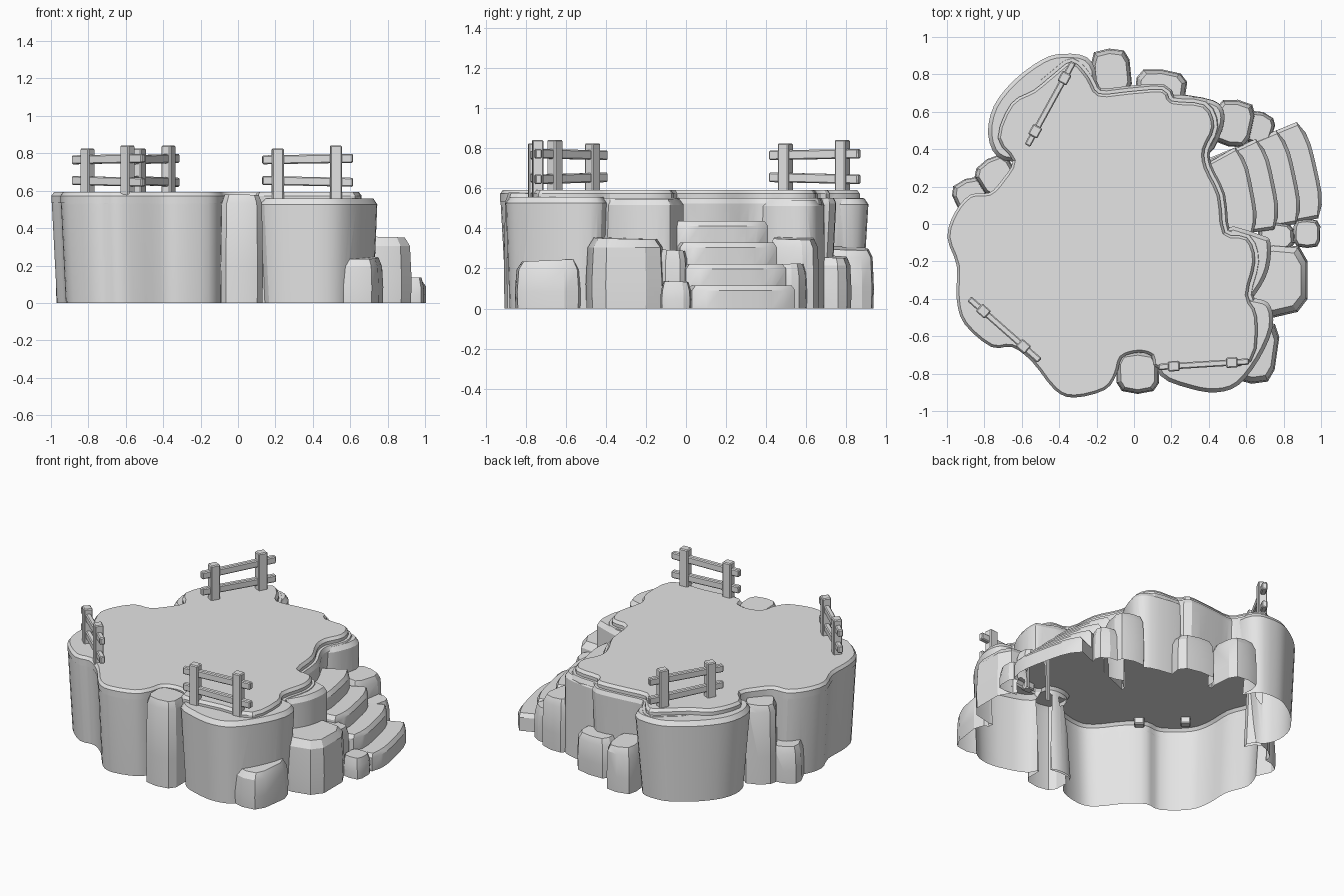
import bpy, bmesh, math, random
from mathutils import Vector

if "Cube" in bpy.data.objects:
    bpy.data.objects.remove(bpy.data.objects["Cube"], do_unlink=True)
random.seed(4)

stone = bpy.data.materials.new("pale_grey_stone")
stone.use_nodes = True
GREY = (0.78, 0.78, 0.78, 1)
stone.diffuse_color = GREY
stone.node_tree.nodes["Principled BSDF"].inputs["Base Color"].default_value = GREY

rock_parts = bpy.data.collections.new("rock_parts")
bpy.context.scene.collection.children.link(rock_parts)


def to_object(name, bm, collection):
    mesh = bpy.data.meshes.new(name)
    bmesh.ops.recalc_face_normals(bm, faces=bm.faces)
    bm.to_mesh(mesh)
    bm.free()
    if not mesh.materials:
        mesh.materials.append(stone)
    ob = bpy.data.objects.new(name, mesh)
    collection.objects.link(ob)
    return ob


def shade(ob):
    bpy.ops.object.select_all(action="DESELECT")
    ob.select_set(True)
    bpy.context.view_layer.objects.active = ob
    bpy.ops.object.shade_smooth_by_angle(angle=math.radians(25))


def outline(text):
    """Plan points given in hundredths of a unit."""
    return [Vector([int(v) / 100 for v in p.split(",")]) for p in text.split()]


def rounded(pts, steps=3):
    """Closed smooth curve through the plan points."""
    out, n = [], len(pts)
    for i in range(n):
        a, b, c, d = (pts[(i + k) % n] for k in (-1, 0, 1, 2))
        for s in range(steps):
            t = s / steps
            out.append(0.5 * (2 * b + (c - a) * t + (2 * a - 5 * b + 4 * c - d) * t * t
                              + (3 * b - a - 3 * c + d) * t ** 3))
    return out


def offset(pts, rule):
    """Push a clockwise outline outwards by a distance depending on position."""
    out, n = [], len(pts)
    for i, p in enumerate(pts):
        along = (pts[(i + 1) % n] - pts[i - 1]).normalized()
        out.append(p + Vector((-along.y, along.x)) * rule(p))
    return out


def scaled(pts, k):
    mid = sum(pts, Vector((0, 0))) / len(pts)
    return [mid + (p - mid) * k for p in pts]


def solid(name, layers, tilt=(0, 0)):
    """Closed solid from outlines stacked at heights, with an optional sloping top."""
    bm = bmesh.new()
    rings = [[bm.verts.new((p.x, p.y, z)) for p in pts] for pts, z in layers]
    mid = sum((v.co for v in rings[-1]), Vector()) / len(rings[-1])
    for v in rings[-1]:
        v.co.z += tilt[0] * (v.co.x - mid.x) + tilt[1] * (v.co.y - mid.y)
    for low, high in zip(rings, rings[1:]):
        for i in range(len(low)):
            bm.faces.new((low[i - 1], low[i], high[i], high[i - 1]))
    bm.faces.new(rings[-1])
    bm.faces.new(reversed(rings[0]))
    bmesh.ops.triangulate(bm, faces=bm.faces[:])
    return to_object(name, bm, rock_parts)


def column(name, pts, top, foot):
    solid(name, [(scaled(pts, foot), 0), (pts, top - 0.03), (offset(pts, lambda p: -0.02), top)])


def boulder(name, x0, x1, y0, y1, top, turn=0):
    """Chunky rounded-box stone filling a plan rectangle."""
    pts = []
    mid = Vector(((x0 + x1) / 2, (y0 + y1) / 2))
    ca, sa = math.cos(turn), math.sin(turn)
    for i in range(10):
        a = -math.tau * (i + 0.5) / 10
        c, s = math.cos(a), math.sin(a)
        k = random.uniform(0.96, 1.03)
        u = math.copysign(abs(c) ** 0.6, c) * k * (x1 - x0) / 2
        v = math.copysign(abs(s) ** 0.6, s) * k * (y1 - y0) / 2
        pts.append(mid + Vector((u * ca - v * sa, u * sa + v * ca)))
    tilt = (random.uniform(-0.1, 0.05), random.uniform(-0.06, 0.06))
    solid(name, [(scaled(pts, 0.98), 0), (pts, top * 0.35), (scaled(pts, 0.95), top - 0.045),
                 (scaled(pts, 0.8), top)], tilt)


# Plateau slab, clockwise outline
slab = offset(rounded(outline(
    "-64,34 -72,46 -65,64 -53,71 -42,80 -33,86 -25,78 -19,69 -3,70 15,71 20,65 37,63 "
    "42,52 37,40 38,30 45,15 48,-5 60,-8 64,-20 60,-38 65,-50 62,-73 40,-75 14,-77 "
    "10,-70 2,-68 -7,-71 -10,-80 -16,-88 -32,-92 -42,-88 -54,-73 -65,-65 -76,-65 "
    "-90,-53 -94,-40 -94,-22 -99,-7 -95,6 -87,15 -77,16 -70,23")), lambda p: 0.008)
base = solid("plateau_slab", [(slab, 0.535), (slab, 0.573), (offset(slab, lambda p: -0.014), 0.592)])


# Main cliff, standing proud of the slab on the back and stair sides
def proud(p):
    return 0.03 if p.x + p.y > 0.2 else -0.003


cliff = offset(slab, proud)
solid("main_cliff", [(scaled(cliff, 0.967), 0), (cliff, 0.525),
                     (offset(cliff, lambda p: -0.4 * max(proud(p), 0)), 0.552)])

# Bulging cliff columns under the slab
column("back_cliff_lobe", rounded(outline(
    "-60,34 -73,36 -78,48 -75,63 -64,77 -49,88 -38,91 -25,89 -20,78 -25,60 -45,45")), 0.55, 0.88)
column("front_cliff_lobe", rounded(outline(
    "12,-65 30,-55 50,-40 66,-40 73,-44 74,-56 67,-72 56,-86 44,-90 30,-88 14,-81")), 0.557, 0.92)
column("side_cliff_lobe", rounded(outline(
    "48,-2 68,-6 73,-10 72,-24 66,-36 60,-40 50,-25")), 0.548, 1.0)
column("corner_cliff_lobe", rounded(outline(
    "20,66 24,69 42,66 48,60 47,50 40,38 30,45")), 0.543, 1.02)

# Loose rocks around the foot
for name, *spec in (
        ("front_pillar_rock", -0.10, 0.14, -0.91, -0.68, 0.577),
        ("front_low_rock", 0.53, 0.77, -0.86, -0.50, 0.24, -0.12),
        ("side_big_rock", 0.56, 0.93, -0.50, -0.10, 0.35),
        ("stair_side_rock", 0.66, 0.86, -0.14, 0.01, 0.29),
        ("stair_foot_rock", 0.85, 1.00, -0.13, 0.03, 0.135),
        ("stair_back_rock", 0.42, 0.64, 0.41, 0.67, 0.35, -0.2),
        ("stair_back_small_rock", 0.58, 0.75, 0.42, 0.60, 0.22, -0.3),
        ("back_middle_rock", 0.00, 0.28, 0.60, 0.83, 0.26, -0.1),
        ("back_rock", -0.23, -0.01, 0.67, 0.94, 0.30, 0.1),
        ("left_pillar_rock", -0.84, -0.63, 0.15, 0.36, 0.53, 0.5),
        ("left_low_rock", -0.96, -0.76, 0.03, 0.25, 0.24, 0.4)):
    boulder(name, *spec)

# Curved steps: each runs from its front arc back into the cliff
for i in range(4):
    back_end = Vector((0.87 - 0.11 * i, 0.545 - 0.045 * i))
    front_end = Vector((0.985 - 0.118 * i, 0.03 - 0.03 * i))
    side = (front_end - back_end).normalized()
    out = Vector((-side.y, side.x))
    arc = []
    for s in range(9):
        t = s / 8
        arc.append(back_end.lerp(front_end, t) + out * 0.05 * (1 - (2 * t - 1) ** 4))
    tread = [Vector((0.36, 0.335 - 0.01 * i))] + arc + [Vector((0.44, -0.07))]
    top = 0.115 + 0.107 * i
    solid(f"step_{i + 1}", [(tread, 0), (tread, top - 0.025),
                            (offset(tread, lambda p: -0.018), top)])

# Fuse the rock into one skin, open underneath
rock_parts.objects.unlink(base)
bpy.context.scene.collection.objects.link(base)
fuse = base.modifiers.new("fuse", "BOOLEAN")
fuse.operation = "UNION"
fuse.solver = "EXACT"
fuse.operand_type = "COLLECTION"
fuse.collection = rock_parts
fuse.use_self = True
fused = base.evaluated_get(bpy.context.evaluated_depsgraph_get())
bm = bmesh.new()
bm.from_mesh(fused.to_mesh())
under = [f for f in bm.faces if all(v.co.z < 0.002 for v in f.verts)]
bmesh.ops.delete(bm, geom=under, context="FACES")
bmesh.ops.remove_doubles(bm, verts=bm.verts[:], dist=0.0005)
for part in [base, *rock_parts.objects]:
    bpy.data.objects.remove(part, do_unlink=True)
bpy.data.collections.remove(rock_parts)
main = bpy.context.scene.collection
shade(to_object("rock_plateau", bm, main))


# Fences
def beam(name, a, b, width, height):
    """Bevelled bar between two points."""
    a, b = Vector(a), Vector(b)
    bm = bmesh.new()
    bmesh.ops.create_cube(bm, size=1)
    for v in bm.verts:
        v.co = (v.co.x * width, v.co.y * height, v.co.z * (b - a).length)
    bmesh.ops.bevel(bm, geom=bm.edges[:], offset=0.006, segments=1, affect="EDGES")
    ob = to_object(name, bm, main)
    ob.location = (a + b) / 2
    ob.rotation_euler = (b - a).to_track_quat("Z", "Y").to_euler()
    return ob


def fence(name, x0, y0, x1, y1, first, second):
    a, b = Vector((x0, y0)), Vector((x1, y1))
    turn = math.atan2(y1 - y0, x1 - x0)
    for tag, t, top in (("first", first, 0.825), ("second", second, 0.842)):
        p = a.lerp(b, t)
        post = beam(f"{name}_{tag}_post", (*p, 0.55), (*p, top), 0.062, 0.055)
        post.rotation_euler = (0, 0, turn)
    for tag, z, tip in (("lower", 0.655, -0.01), ("upper", 0.765, 0.008)):
        beam(f"{name}_{tag}_rail", (*a, z), (*b, z + tip), 0.034, 0.048)


fence("front_fence", 0.13, -0.765, 0.615, -0.735, 0.17, 0.81)
fence("left_fence", -0.88, -0.40, -0.505, -0.73, 0.2, 0.77)
fence("back_fence", -0.57, 0.42, -0.325, 0.865, 0.17, 0.81)
